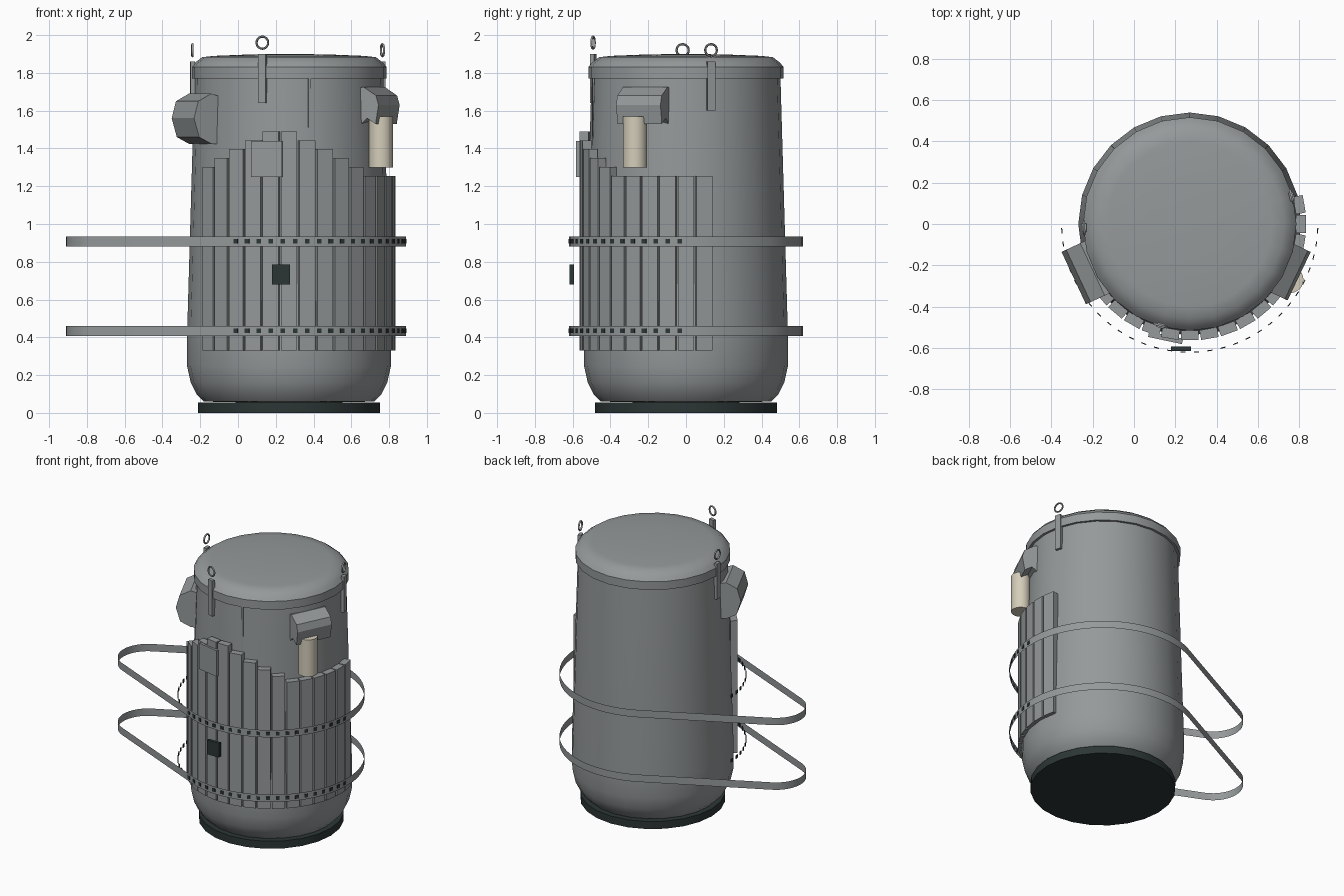
import bpy, bmesh
from math import sin, cos, acos, pi, radians
from mathutils import Matrix, Vector

if "Cube" in bpy.data.objects:
    bpy.data.objects.remove(bpy.data.objects["Cube"])

CX = 0.27  # axis of the barrel


def material(name, rgb):
    m = bpy.data.materials.new(name)
    m.use_nodes = True
    m.diffuse_color = (*rgb, 1)
    node = next(n for n in m.node_tree.nodes if n.type == 'BSDF_PRINCIPLED')
    node.inputs["Base Color"].default_value = (*rgb, 1)
    return m


GREY = material("steel grey", (0.30, 0.32, 0.325))
DARK = material("dark rubber", (0.025, 0.036, 0.036))
CREAM = material("cream", (0.66, 0.61, 0.49))


def finish(name, bm, mat, smooth=False):
    bmesh.ops.recalc_face_normals(bm, faces=bm.faces)
    mesh = bpy.data.meshes.new(name)
    bm.to_mesh(mesh)
    bm.free()
    mesh.materials.append(mat)
    ob = bpy.data.objects.new(name, mesh)
    bpy.context.collection.objects.link(ob)
    if smooth:
        bpy.ops.object.select_all(action='DESELECT')
        ob.select_set(True)
        bpy.context.view_layer.objects.active = ob
        bpy.ops.object.shade_smooth_by_angle(angle=radians(35))
    return ob


def around(angle):
    """Frame on the barrel axis: local x points outward at the angle."""
    return Matrix.Translation((CX, 0, 0)) @ Matrix.Rotation(radians(angle), 4, 'Z')


def add_box(bm, angle, r0, r1, width, z0, z1):
    size = Matrix.Diagonal((r1 - r0, width, z1 - z0, 1))
    place = Matrix.Translation(((r0 + r1) / 2, 0, (z0 + z1) / 2))
    bmesh.ops.create_cube(bm, size=1, matrix=around(angle) @ place @ size)


def box(name, mat, *args):
    bm = bmesh.new()
    add_box(bm, *args)
    return finish(name, bm, mat)


def lathe(name, profile, mat, steps=24):
    bm = bmesh.new()
    verts = [bm.verts.new((CX + r, 0, z)) for r, z in profile]
    edges = [bm.edges.new(p) for p in zip(verts, verts[1:])]
    bmesh.ops.spin(bm, geom=verts + edges, cent=(CX, 0, 0), axis=(0, 0, 1),
                   angle=2 * pi, steps=steps, use_duplicate=False)
    bmesh.ops.remove_doubles(bm, verts=bm.verts, dist=0.0005)
    return finish(name, bm, mat, True)


def hood(name, angle, profile, length):
    """Radial profile (r, z) extruded along the tangent."""
    bm = bmesh.new()
    face = bm.faces.new([bm.verts.new((r, -length / 2, z)) for r, z in profile])
    out = bmesh.ops.extrude_face_region(bm, geom=[face])
    moved = [v for v in out["geom"] if isinstance(v, bmesh.types.BMVert)]
    bmesh.ops.translate(bm, verts=moved, vec=(0, length, 0))
    bmesh.ops.transform(bm, matrix=around(angle), verts=bm.verts)
    return finish(name, bm, mat=GREY)


# Barrel, lid and foot
lathe("barrel_body", [(0, 0.05), (0.45, 0.06), (0.49, 0.1), (0.52, 0.16), (0.54, 0.25),
                      (0.54, 0.4), (0.5, 1.78), (0, 1.78)], GREY)
lathe("lid", [(0, 1.77), (0.517, 1.77), (0.517, 1.83), (0.497, 1.855), (0.46, 1.883),
              (0.4, 1.89), (0.2, 1.898), (0, 1.9)], GREY)
lathe("foot_ring", [(0, 0), (0.483, 0), (0.483, 0.055), (0, 0.055)], DARK)

# Staves, peaked at the front
bm = bmesh.new()
for i in range(16):
    top = 1.49 - 0.047 * abs(i - 4.5) + 0.0235
    add_box(bm, -140 + 10 * i, 0.515, 0.563, 0.086, 0.33, max(top, 1.255))
finish("staves", bm, GREY)
box("stave_patch", GREY, -102, 0.55, 0.577, 0.168, 1.25, 1.44)
box("body_seam", GREY, -77.5, 0.49, 0.508, 0.015, 1.35, 1.77)

# Belts: ribbon around a big and a small circle, with square studs
R, TIP, TIP_X = 0.62, 0.2, -0.71
split = acos((R - TIP) / (CX - TIP_X))
for label, z in (("upper", 0.908), ("lower", 0.434)):
    path = []
    for k in range(49):
        a = -(pi - split) + 2 * (pi - split) * k / 48
        path.append((CX + R * cos(a), R * sin(a)))
    for k in range(17):
        a = pi - split + 2 * split * k / 16
        path.append((TIP_X + TIP * cos(a), -0.03 + TIP * sin(a)))
    bm = bmesh.new()
    rows = [[bm.verts.new((x, y, z + h)) for x, y in path] for h in (-0.027, 0.027)]
    for k in range(len(path)):
        n = (k + 1) % len(path)
        bm.faces.new((rows[0][k], rows[0][n], rows[1][n], rows[1][k]))
    finish(label + "_belt", bm, GREY, True)
    bm = bmesh.new()
    for k in range(30):
        add_box(bm, 183 + 6 * k, R - 0.002, R + 0.003, 0.025, z - 0.012, z + 0.012)
    finish(label + "_belt_studs", bm, DARK)

# Buckle plate in front
bm = bmesh.new()
bmesh.ops.create_cube(bm, size=1, matrix=Matrix.Translation((0.228, -0.605, 0.733))
                      @ Matrix.Diagonal((0.096, 0.022, 0.105, 1)))
finish("buckle", bm, DARK)

# Hoods on both sides and the cream tube
hood("right_hood", 205, [(0.45, 1.67), (0.52, 1.69), (0.595, 1.65), (0.62, 1.56),
                         (0.59, 1.46), (0.52, 1.425), (0.45, 1.42)], 0.28)
hood("left_hood", -25.5, [(0.45, 1.72), (0.5, 1.725), (0.572, 1.68), (0.587, 1.63),
                          (0.57, 1.53), (0.52, 1.56), (0.45, 1.5)], 0.26)
bm = bmesh.new()
bmesh.ops.create_cone(bm, cap_ends=True, segments=24, radius1=0.064, radius2=0.064,
                      depth=0.27, matrix=Matrix.Translation((0.757, -0.27, 1.435)))
finish("cream_tube", bm, CREAM, True)

# Lifting eyes: strap and ring
for label, angle, z0, z1 in (("front", -106, 1.64, 1.9), ("left", 15, 1.6, 1.86),
                             ("right", 182, 1.6, 1.86)):
    box(label + "_eye_strap", GREY, angle, 0.5, 0.523, 0.042, z0, z1)
    spot = around(angle) @ Vector((0.512, 0, z1 + 0.06))
    bpy.ops.mesh.primitive_torus_add(major_radius=0.032, minor_radius=0.006,
                                     major_segments=20, minor_segments=6, location=spot,
                                     rotation=(0, pi / 2, radians(angle)))
    ring = bpy.context.object
    ring.name = label + "_eye_ring"
    ring.data.materials.append(GREY)
    bpy.ops.object.shade_smooth_by_angle(angle=radians(60))
